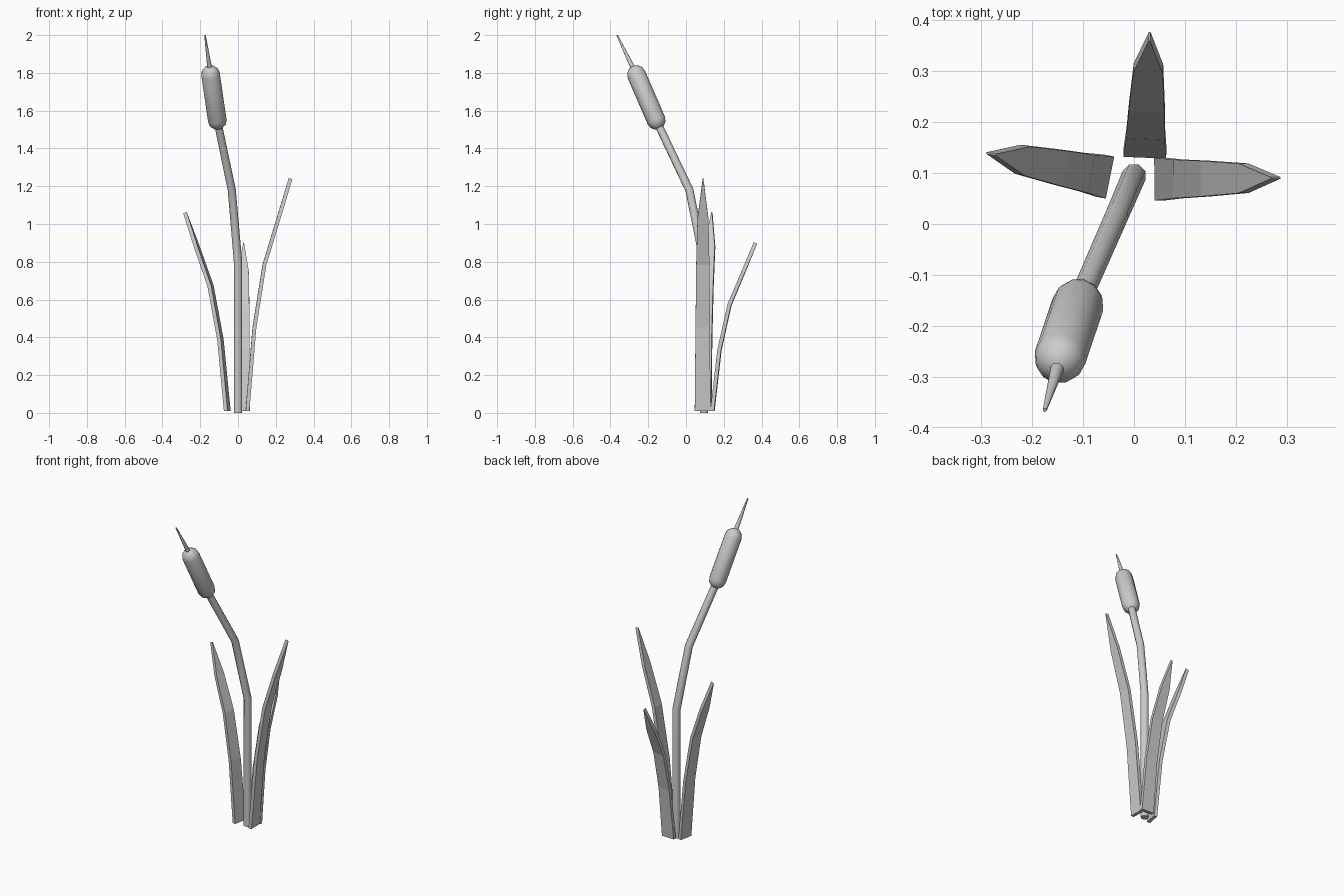
import bpy, bmesh, math
from mathutils import Vector

if "Cube" in bpy.data.objects:
    bpy.data.objects.remove(bpy.data.objects["Cube"])


def finish(name, bm, smooth):
    bmesh.ops.recalc_face_normals(bm, faces=bm.faces)
    mesh = bpy.data.meshes.new(name)
    bm.to_mesh(mesh)
    bm.free()
    obj = bpy.data.objects.new(name, mesh)
    bpy.context.collection.objects.link(obj)
    if smooth:
        bpy.ops.object.select_all(action='DESELECT')
        obj.select_set(True)
        bpy.context.view_layer.objects.active = obj
        bpy.ops.object.shade_smooth_by_angle(angle=math.radians(50))
    return obj


def loft(bm, rings):
    # Bridge equal-sized closed rings and cap both ends
    rings = [[bm.verts.new(p) for p in r] for r in rings]
    n = len(rings[0])
    for a, b in zip(rings, rings[1:]):
        for i in range(n):
            j = (i + 1) % n
            bm.faces.new((a[i], a[j], b[j], b[i]))
    bm.faces.new(rings[0])
    bm.faces.new(rings[-1])


def tube(name, points, radii, sides):
    pts = [Vector(p) for p in points]
    rings = []
    for i, (p, r) in enumerate(zip(pts, radii)):
        d_in = (p - pts[i - 1]).normalized() if i else Vector()
        d_out = (pts[i + 1] - p).normalized() if i + 1 < len(pts) else Vector()
        t = (d_in + d_out).normalized()
        if i == 0:
            t = Vector((0, 0, 1)) if p.z == 0 else t
        u = Vector((0, 1, 0)).cross(t).normalized()
        v = t.cross(u)
        angs = [2 * math.pi * (k + 0.5) / sides for k in range(sides)]
        rings.append([p + r * (math.cos(a) * u + math.sin(a) * v) for a in angs])
    bm = bmesh.new()
    loft(bm, rings)
    return finish(name, bm, True)


# Bent stem
tube("stem", [(0, 0.095, 0), (0, 0.095, 0.8), (-0.033, 0.018, 1.18), (-0.11, -0.158, 1.55)],
     [0.024, 0.024, 0.023, 0.022], 8)

# Capsule seed head
low, high, R = Vector((-0.11, -0.158, 1.55)), Vector((-0.145, -0.262, 1.79)), 0.051
axis = (high - low).normalized()
steps = [math.radians(a) for a in (82, 60, 30, 0)]
prof = [(low - axis * R * math.sin(a), R * math.cos(a)) for a in steps]
prof += [(high + axis * R * math.sin(a), R * math.cos(a)) for a in reversed(steps)]
tube("seed_head", [p for p, r in prof], [r for p, r in prof], 12)

# Pointed spike
tube("spike", [(-0.149, -0.278, 1.82), (-0.175, -0.365, 2.0)], [0.014, 0.004], 8)

# Leaf side profile: (height fraction, outward reach, half width)
LEAF = [(0, 0, 0.042), (0.36, 0.037, 0.038), (0.63, 0.09, 0.035), (0.83, 0.165, 0.029), (1, 0.228, 0.0015)]
THICK = 0.02


def leaf(name, base, direction, height):
    out = Vector((*direction, 0)).normalized()
    side = Vector((-out.y, out.x, 0))
    up = Vector((0, 0, 1))
    mids = [Vector((*base, 0.01)) + out * (d + THICK / 2) + up * (height - 0.01) * f for f, d, w in LEAF]
    rings = []
    for i, (f, d, w) in enumerate(LEAF):
        t = mids[min(i + 1, len(mids) - 1)] - mids[max(i - 1, 0)]
        n = side.cross(t).normalized() * THICK / 2 if i else out * THICK / 2
        if n.dot(out) < 0:
            n = -n
        m, s = mids[i], side * w
        rings.append([m - n - s, m + n - s, m + n + s, m - n + s])
    bm = bmesh.new()
    loft(bm, rings)
    return finish(name, bm, False)


# Three leaves around the stem
leaf("leaf_right", (0.04, 0.088), (1, 0.01), 1.24)
leaf("leaf_left", (-0.047, 0.091), (-0.98, 0.195), 1.06)
leaf("leaf_back", (0.021, 0.13), (0.04, 1), 0.9)
